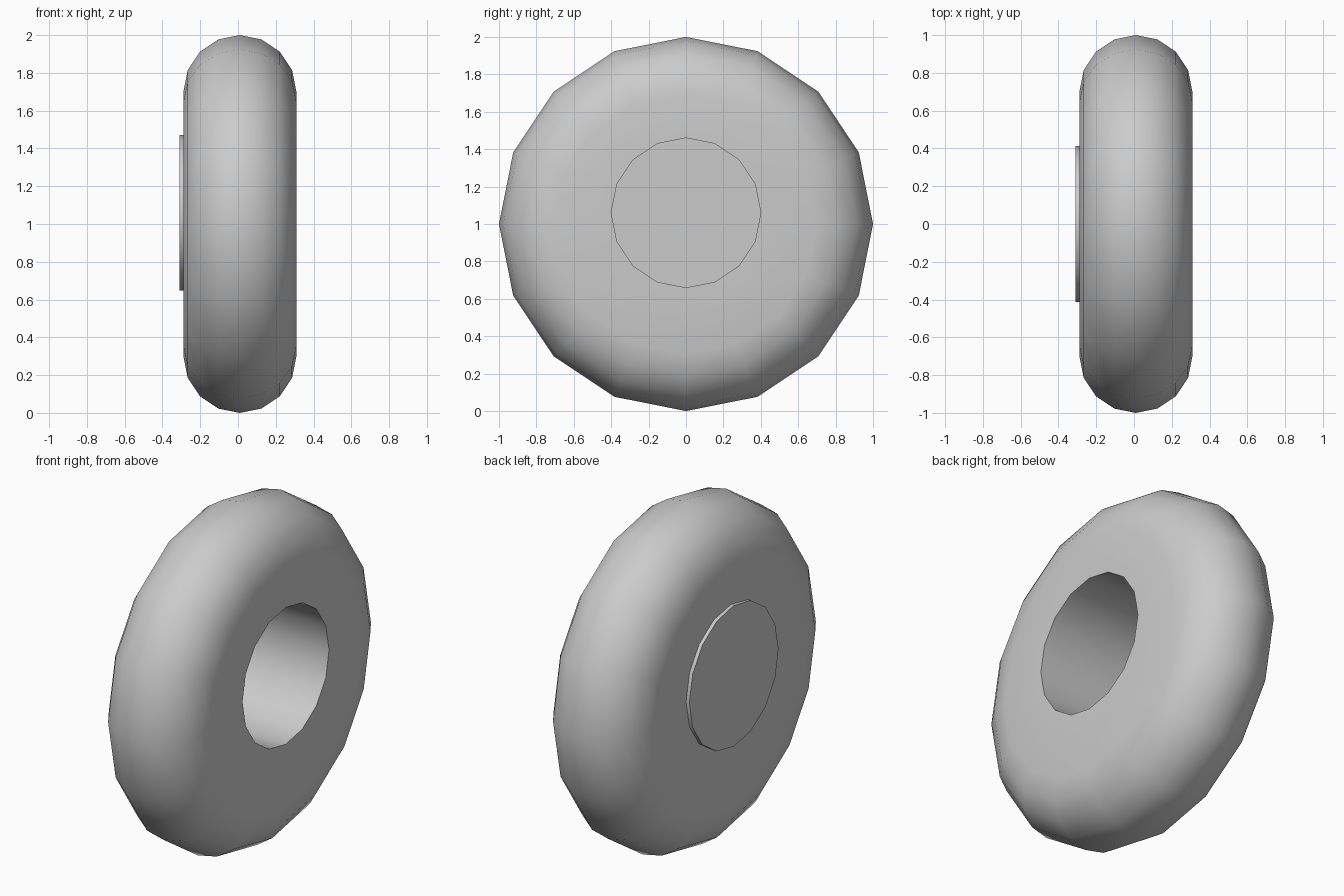
import bpy
import bmesh
from math import sin, cos, pi

cube = bpy.data.objects.get("Cube")
if cube:
    bpy.data.objects.remove(cube, do_unlink=True)

SIDES = 16
TYRE_X = 0.01       # middle of the tyre width
HALF = 0.299        # half width and rounding radius
AXLE_Z = 1.0
BORE_Z = 1.06       # bore sits a little above the axle line

grey = bpy.data.materials.new("plain grey")
grey.use_nodes = True
colour = (0.6, 0.6, 0.6, 1)
grey.diffuse_color = colour
grey.node_tree.nodes["Principled BSDF"].inputs["Base Color"].default_value = colour


def lathe(name, rings, closed=False, caps=False):
    """Skin a chain of rings (x, radius, centre z) around the x axis."""
    bm = bmesh.new()
    loops = []
    for x, r, cz in rings:
        loops.append([bm.verts.new((x, r * sin(2 * pi * i / SIDES),
                                    cz + r * cos(2 * pi * i / SIDES)))
                      for i in range(SIDES)])
    pairs = list(zip(loops, loops[1:]))
    if closed:
        pairs.append((loops[-1], loops[0]))
    for a, b in pairs:
        for i in range(SIDES):
            j = (i + 1) % SIDES
            bm.faces.new((a[i], a[j], b[j], b[i]))
    if caps:
        bm.faces.new(loops[0])
        bm.faces.new(loops[-1])
    bmesh.ops.recalc_face_normals(bm, faces=bm.faces)
    mesh = bpy.data.meshes.new(name)
    bm.to_mesh(mesh)
    bm.free()
    mesh.materials.append(grey)
    obj = bpy.data.objects.new(name, mesh)
    bpy.context.collection.objects.link(obj)
    bpy.ops.object.select_all(action='DESELECT')
    obj.select_set(True)
    bpy.context.view_layer.objects.active = obj
    bpy.ops.object.shade_smooth_by_angle()
    return obj


# Tyre: half-round tread, flat sides and an off-centre bore
tread = [(TYRE_X + HALF * cos(pi * k / 8), 0.7 + 0.3 * sin(pi * k / 8), AXLE_Z)
         for k in range(9)]
bore = [(TYRE_X - HALF, 0.4, BORE_Z), (TYRE_X + HALF, 0.4, BORE_Z)]
lathe("tyre", tread + bore, closed=True)

# Hub cap: thin disc closing the bore on one side
lathe("hub_cap", [(-0.31, 0.412, BORE_Z), (TYRE_X - HALF, 0.412, BORE_Z)], caps=True)
